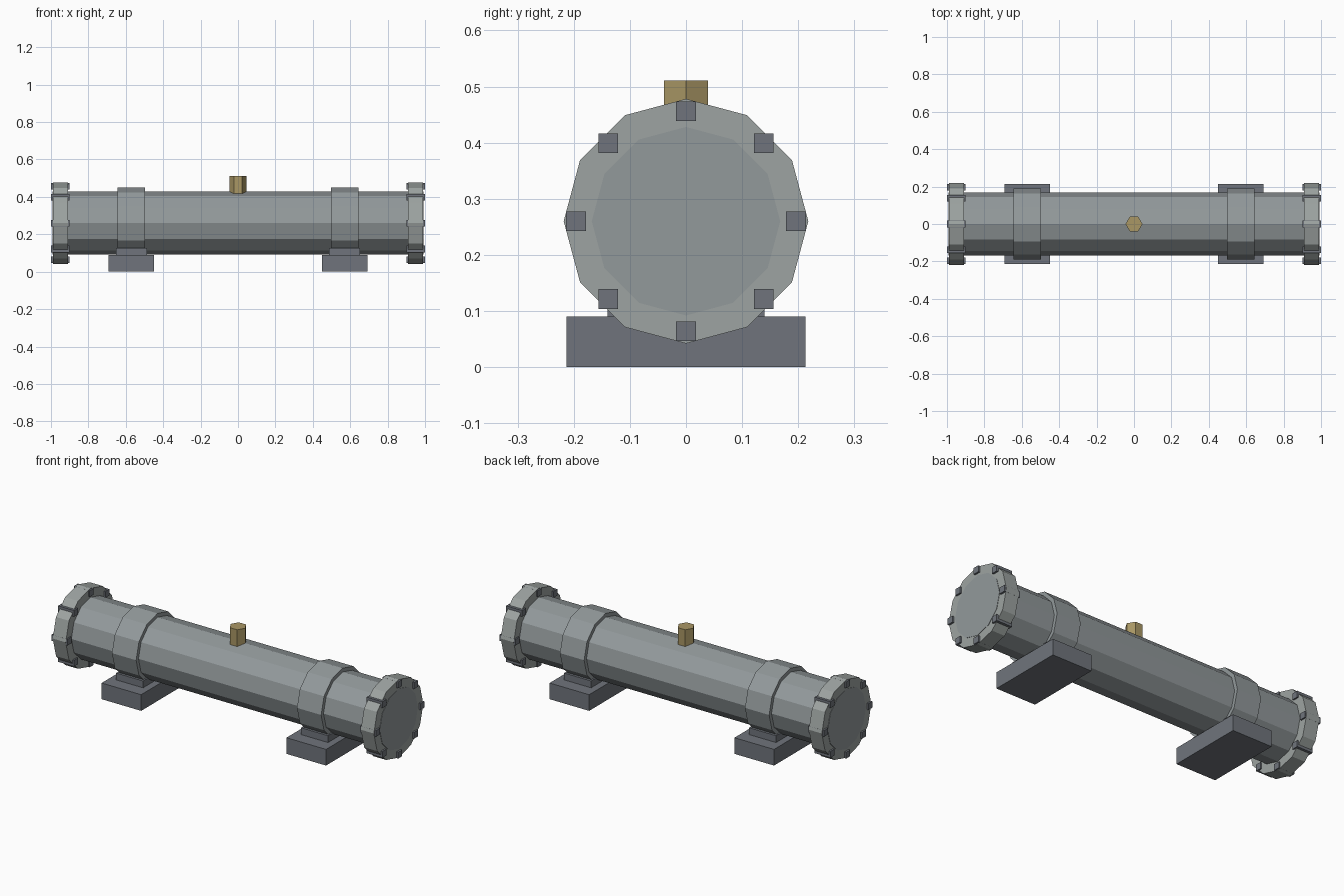
import bpy, math

if "Cube" in bpy.data.objects:
    bpy.data.objects.remove(bpy.data.objects["Cube"])

AXIS_Z = 0.26


def material(name, rgb):
    m = bpy.data.materials.new(name)
    m.diffuse_color = (*rgb, 1)
    m.use_nodes = True
    m.node_tree.nodes["Principled BSDF"].inputs["Base Color"].default_value = m.diffuse_color
    return m


STEEL = material("steel", (0.29, 0.32, 0.33))
LIGHT = material("light_steel", (0.34, 0.37, 0.36))
DARK = material("dark_steel", (0.16, 0.175, 0.20))
BRASS = material("brass", (0.40, 0.31, 0.13))


def finish(name, mat):
    o = bpy.context.object
    o.name = name
    o.data.materials.append(mat)
    return o


def box(name, x, y, z, mat):
    """Box from (min, max) ranges on each axis."""
    bpy.ops.mesh.primitive_cube_add(
        size=1, location=[(a + b) / 2 for a, b in (x, y, z)])
    o = finish(name, mat)
    o.scale = [b - a for a, b in (x, y, z)]
    return o


def drum(name, x0, x1, radius, mat):
    """Twelve-sided cylinder along x, with a corner at the top."""
    bpy.ops.mesh.primitive_cylinder_add(
        vertices=12, radius=radius, depth=x1 - x0,
        location=((x0 + x1) / 2, 0, AXIS_Z), rotation=(0, math.pi / 2, 0))
    return finish(name, mat)


# Main pipe, ends just proud of the flanges
drum("pipe", -0.992, 0.992, 0.168, STEEL)

for side, s in (("left", -1), ("right", 1)):
    def span(a, b):
        return tuple(sorted((s * a, s * b)))

    # End flange
    drum(side + "_flange", *span(0.91, 0.99), 0.218, LIGHT)

    # Ring of bolts through the flange
    for i in range(8):
        a = i * math.pi / 4
        y, z = 0.196 * math.cos(a), AXIS_Z + 0.196 * math.sin(a)
        box(f"{side}_bolt_{i + 1}", span(0.902, 1.0),
            (y - 0.0175, y + 0.0175), (z - 0.0175, z + 0.0175), DARK)

    # Strap, saddle and foot
    drum(side + "_strap", *span(0.496, 0.645), 0.189, STEEL)
    box(side + "_saddle", span(0.487, 0.653), (-0.14, 0.14), (0.08, 0.128), DARK)
    box(side + "_foot", span(0.448, 0.692), (-0.213, 0.213), (0, 0.09), DARK)

# Hexagonal valve, corners pointing along x
bpy.ops.mesh.primitive_cylinder_add(
    vertices=6, radius=0.045, depth=0.11, location=(0, 0, 0.456),
    rotation=(0, 0, math.pi / 6))
finish("valve", BRASS)
